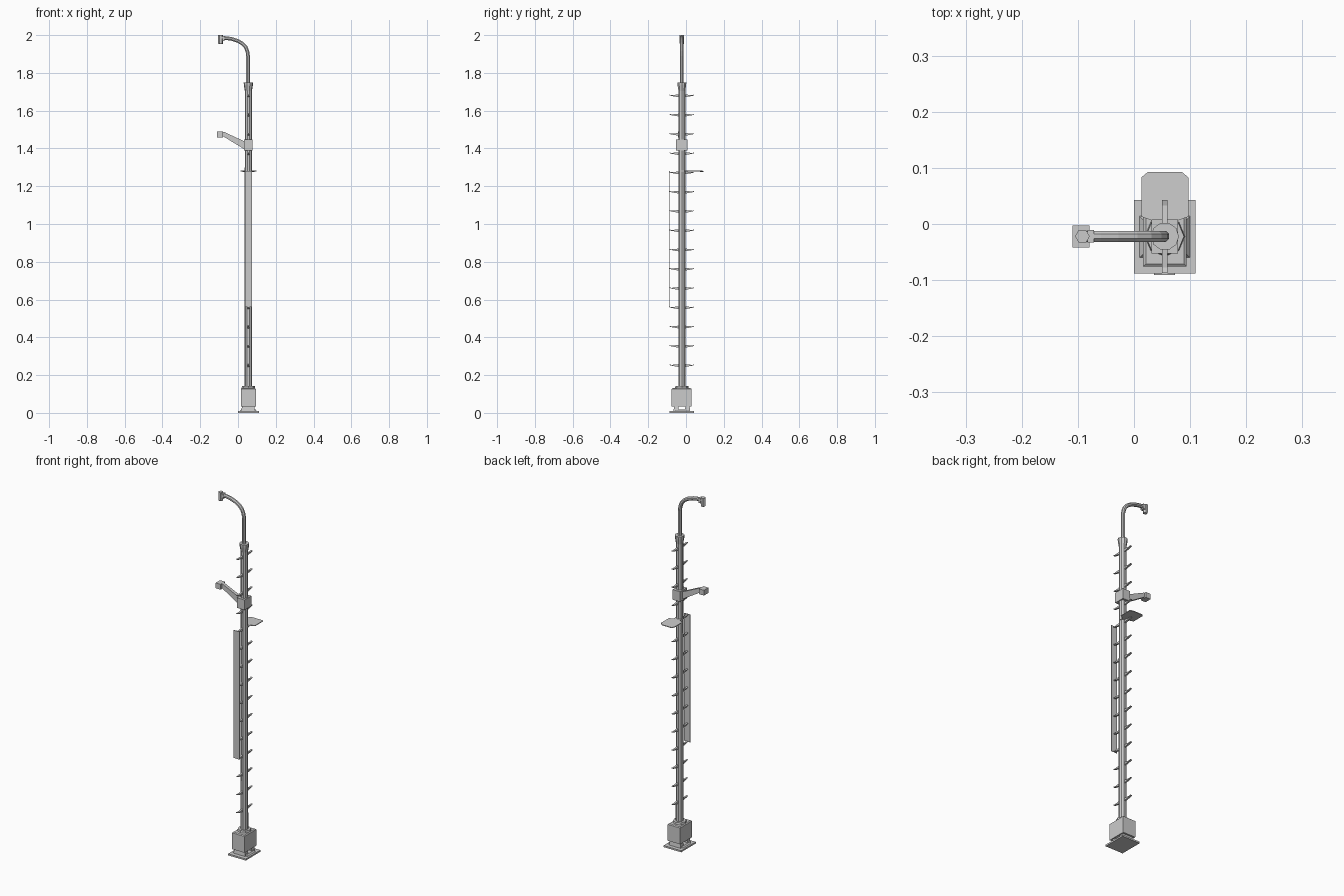
import bpy, bmesh, math

if "Cube" in bpy.data.objects:
    bpy.data.objects.remove(bpy.data.objects["Cube"])

CX, CY = 0.055, -0.022   # mast axis


def mesh_object(name, bm):
    bmesh.ops.recalc_face_normals(bm, faces=bm.faces[:])
    me = bpy.data.meshes.new(name)
    bm.to_mesh(me)
    bm.free()
    ob = bpy.data.objects.new(name, me)
    bpy.context.collection.objects.link(ob)
    return ob


def loft(name, rings):
    """Skin a stack of equal-length point rings and cap both ends."""
    bm = bmesh.new()
    vs = [[bm.verts.new(p) for p in ring] for ring in rings]
    n = len(vs[0])
    for a, b in zip(vs, vs[1:]):
        for i in range(n):
            j = (i + 1) % n
            bm.faces.new((a[i], a[j], b[j], b[i]))
    bm.faces.new(vs[0])
    bm.faces.new(vs[-1])
    return mesh_object(name, bm)


def rect(x0, x1, y0, y1, z):
    return [(x0, y0, z), (x1, y0, z), (x1, y1, z), (x0, y1, z)]


def box(name, x0, x1, y0, y1, z0, z1, inset=0.0):
    return loft(name, [rect(x0, x1, y0, y1, z0),
                       rect(x0 + inset, x1 - inset, y0 + inset, y1 - inset, z1)])


def round_part(name, profile, sides=10, x=CX, y=CY):
    rings = [[(x + r * math.cos(2 * math.pi * i / sides),
               y + r * math.sin(2 * math.pi * i / sides), z)
              for i in range(sides)] for r, z in profile]
    return loft(name, rings)


def prism_x(name, pts, x0, x1):
    return loft(name, [[(x, y, z) for y, z in pts] for x in (x0, x1)])


def prism_y(name, pts, y0, y1):
    return loft(name, [[(x, y, z) for x, z in pts] for y in (y0, y1)])


# Footing: plate, raised pad, four feet, cabinet and its cap
box("base_plate", 0.0, 0.11, -0.088, 0.043, 0.0, 0.009)
box("base_pad", 0.01, 0.10, -0.06, 0.014, 0.009, 0.017, 0.006)
for i, y in enumerate((-0.066, -0.006)):
    box(f"base_foot_{i}", 0.018, 0.090, y, y + 0.028, 0.009, 0.036, 0.003)
box("base_cabinet", 0.016, 0.094, -0.076, 0.029, 0.035, 0.127)
box("cabinet_cap", 0.016, 0.094, -0.076, 0.029, 0.127, 0.131, 0.005)
round_part("mast_socket", [(0.036, 0.129), (0.034, 0.142)], 8)

# Mast and its flared top
round_part("mast", [(0.020, 0.13), (0.019, 1.72)], 10)
round_part("mast_top_collar", [(0.019, 1.705), (0.024, 1.735), (0.025, 1.75)], 10)

# Climbing rungs, tapered on both sides of the mast
for i in range(15):
    z = 0.253 + 0.102 * i
    for side, reach in (("front", -0.065), ("back", 0.065)):
        root, tip = CY + 0.25 * reach, CY + reach
        mid = CY + 0.85 * reach
        prism_x(f"rung_{side}_{i}",
                [(root, z + 0.005), (mid, z + 0.001), (tip, z + 0.004),
                 (tip, z), (mid, z - 0.003), (root, z - 0.010)],
                CX - 0.005, CX + 0.005)

# Long guard panel held on the front rung tips
box("front_guard_panel", 0.036, 0.073, -0.0905, -0.087, 0.56, 1.28)

# Small rear platform with tapered outer lip
outline = [(0.013, 0.013), (0.035, 0.005), (0.035, -0.022), (0.075, -0.022),
           (0.075, 0.005), (0.097, 0.013), (0.097, 0.083), (0.085, 0.093),
           (0.025, 0.093), (0.013, 0.083)]
loft("rear_platform", [[(x, y, z - (0.003 if y > 0.09 else 0)) for x, y in outline]
                       for z in (1.279, 1.283)])

# Side bracket: collar, angled arm and end box
box("bracket_collar", 0.031, 0.078, -0.053, 0.008, 1.39, 1.447)
prism_y("bracket_arm", [(0.035, 1.395), (0.035, 1.437), (-0.075, 1.488), (-0.080, 1.488),
                        (-0.080, 1.462), (-0.075, 1.462)], -0.031, -0.013)
box("bracket_end", -0.11, -0.079, -0.042, -0.003, 1.459, 1.489)

# Curved lamp pipe
path = [(0.053, 1.74), (0.053, 1.89), (0.050, 1.913), (0.041, 1.936), (0.025, 1.954),
        (0.002, 1.968), (-0.03, 1.979), (-0.06, 1.984), (-0.095, 1.986)]
rings = []
for k, (x, z) in enumerate(path):
    a, b = path[max(k - 1, 0)], path[min(k + 1, len(path) - 1)]
    tx, tz = b[0] - a[0], b[1] - a[1]
    d = math.hypot(tx, tz)
    ux, uz = tz / d, -tx / d
    ring = []
    for i in range(8):
        t = 2 * math.pi * (i + 0.5) / 8
        r = 0.0105
        ring.append((x + r * math.cos(t) * ux, CY + r * math.sin(t), z + r * math.cos(t) * uz))
    rings.append(ring)
loft("lamp_pipe", rings)

# Hexagonal lamp head with a flat clamp
round_part("lamp_head", [(0.011, 1.952), (0.013, 1.957), (0.013, 2.0)], 6, -0.092, CY)
box("lamp_clamp", -0.083, -0.071, -0.033, -0.011, 1.968, 1.996)
